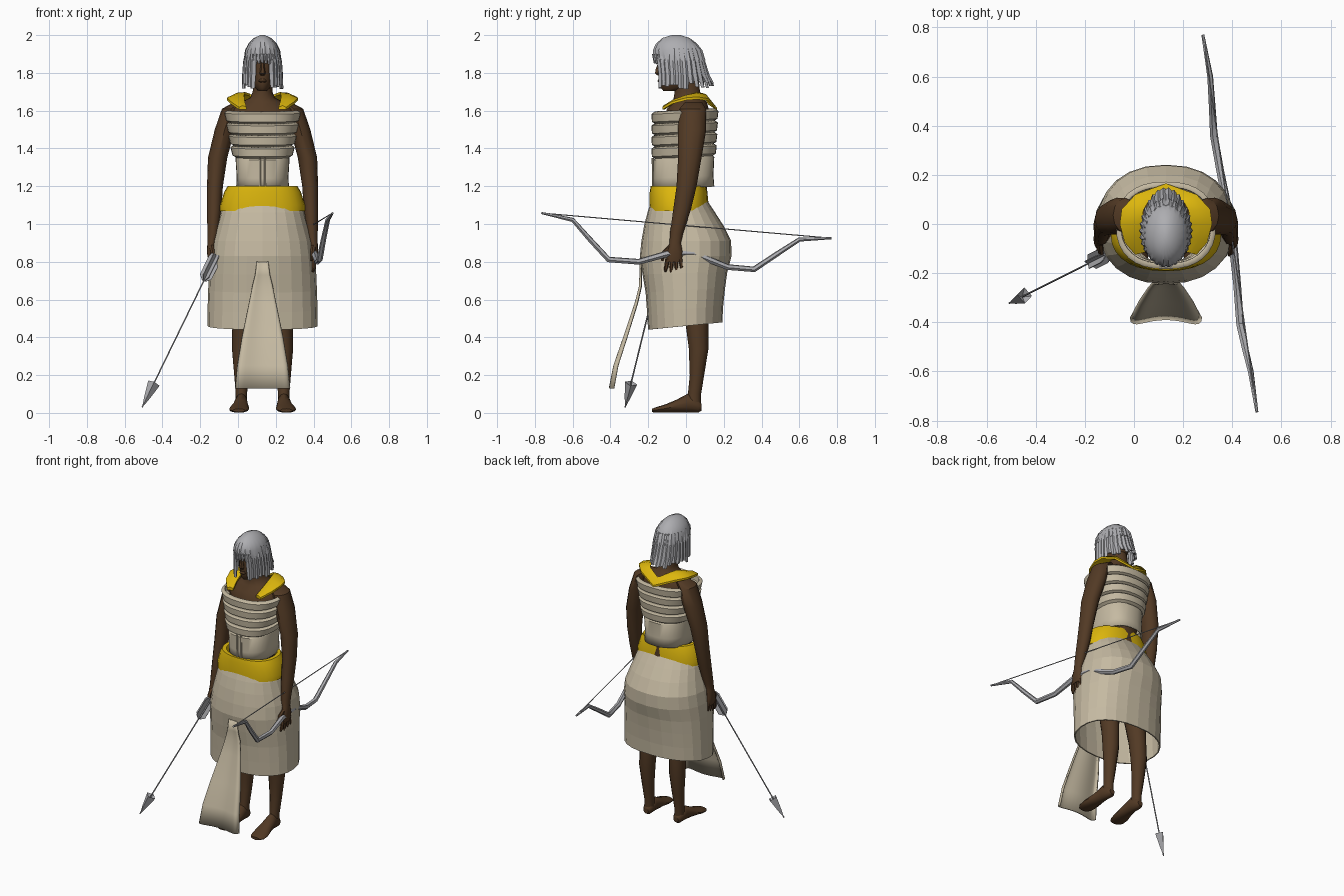
import bpy, bmesh, math, random
from mathutils import Vector
random.seed(3)
CX = 0.13  # the figure stands off-centre

def mat(name, c):
    m = bpy.data.materials.new(name)
    m.diffuse_color = (*c, 1)
    return m

SKIN = mat("brown skin", (0.085, 0.042, 0.018))
CLOTH = mat("cream cloth", (0.56, 0.49, 0.36))
GOLD = mat("gold yellow", (0.72, 0.47, 0.004))
GREY = mat("grey metal", (0.42, 0.42, 0.44))

def build(name, rings, m, smooth=True, caps=True, closed=True, solid=0):
    """Skin a list of equal-length point rings."""
    bm = bmesh.new()
    vs = [[bm.verts.new(p) for p in r] for r in rings]
    n = len(vs[0])
    for a, b in zip(vs, vs[1:]):
        for i in range(n if closed else n - 1):
            j = (i + 1) % n
            bm.faces.new((a[i], a[j], b[j], b[i]))
    if caps:
        bm.faces.new(vs[0])
        bm.faces.new(vs[-1])
    bmesh.ops.recalc_face_normals(bm, faces=bm.faces)
    me = bpy.data.meshes.new(name)
    bm.to_mesh(me)
    bm.free()
    me.materials.append(m)
    ob = bpy.data.objects.new(name, me)
    bpy.context.collection.objects.link(ob)
    if solid:
        s = ob.modifiers.new("thickness", 'SOLIDIFY')
        s.thickness, s.offset = solid, 0
    if smooth:
        bpy.ops.object.select_all(action='DESELECT')
        ob.select_set(True)
        bpy.context.view_layer.objects.active = ob
        bpy.ops.object.shade_smooth_by_angle(angle=math.radians(40))
    return ob

def ell(x, y, z, rx, ry, n=16, e=2.0, axis='z', ripple=0, tilt=0):
    """One (super)elliptic ring; axis z lies flat, axis y stands upright."""
    out = []
    for i in range(n):
        a = 2 * math.pi * i / n
        c, s = math.cos(a), math.sin(a)
        k = 1 - ripple * (i % 2)
        u = k * rx * math.copysign(abs(c) ** (2 / e), c)
        v = k * ry * math.copysign(abs(s) ** (2 / e), s)
        out.append((x + u, y + v, z + tilt * v) if axis == 'z' else (x + u, y, z + v))
    return out

def span(z, rx, y0, y1, **k):
    """Centred ring given by its front and back y."""
    return ell(CX, (y0 + y1) / 2, z, rx, (y1 - y0) / 2, **k)

def tube(name, pts, radii, m, n=6, smooth=True):
    pts = [Vector(p) for p in pts]
    rings = []
    for i, p in enumerate(pts):
        t = (pts[min(i + 1, len(pts) - 1)] - pts[max(i - 1, 0)]).normalized()
        s = t.cross(Vector((0.9, 0.1, 0.3))).normalized()
        w = t.cross(s)
        rings.append([p + radii[i] * (s * math.cos(2 * math.pi * k / n) + w * math.sin(2 * math.pi * k / n)) for k in range(n)])
    return build(name, rings, m, smooth)

# skin torso, neck and head
build("torso", [span(*r) for r in [
    (1.0, .17, -.13, .13), (1.2, .125, -.15, .11), (1.4, .135, -.15, .13), (1.56, .175, -.12, .13),
    (1.61, .16, -.1, .12), (1.645, .11, -.07, .11), (1.67, .065, -.065, .09), (1.7, .052, -.06, .075), (1.78, .05, -.06, .06)]], SKIN)
build("head", [span(*r) for r in [
    (1.705, .022, -.12, -.04), (1.72, .04, -.135, .02), (1.75, .055, -.14, .05), (1.8, .066, -.142, .08),
    (1.86, .07, -.142, .09), (1.92, .06, -.13, .08), (1.96, .03, -.09, .04)]], SKIN)
build("nose", [ell(CX, y, z, rx, ry, n=6) for y, z, rx, ry in [
    (-.14, 1.855, .008, .008), (-.145, 1.82, .013, .018), (-.145, 1.797, .016, .022), (-.14, 1.785, .01, .01)]], SKIN)
build("lips", [ell(CX, -.137, z, r, q, n=8) for z, r, q in [(1.748, .012, .006), (1.757, .022, .014), (1.768, .012, .008)]], SKIN)

for s in (1, -1):
    side = "left" if s > 0 else "right"
    # arm down to the palm
    build(side + "_arm", [ell(CX + s * x, y, z, rx, ry, n=12) for x, y, z, rx, ry in [
        (.12, .04, 1.645, .03, .045), (.165, .035, 1.61, .05, .07), (.2, .032, 1.5, .053, .075),
        (.238, .02, 1.35, .051, .062), (.252, .003, 1.2, .042, .053), (.256, -.02, 1.08, .038, .047),
        (.262, -.05, .95, .03, .035), (.27, -.057, .9, .022, .03), (.275, -.06, .85, .02, .042),
        (.272, -.063, .8, .014, .043)]], SKIN)
    # fingers and thumb
    for i in range(4):
        tube(f"{side}_finger_{i}", [(CX + s * .273, -.098 + .023 * i, .815), (CX + s * .272, -.105 + .027 * i, .77),
             (CX + s * .264, -.11 + .03 * i, .735 + .012 * (i % 3 == 0))], [.012, .011, .005], SKIN)
    tube(side + "_thumb", [(CX + s * .27, -.08, .88), (CX + s * .264, -.115, .85), (CX + s * .258, -.127, .805)],
         [.014, .012, .006], SKIN)
    # leg
    build(side + "_leg", [ell(CX + s * x, y, z, rx, ry, n=12) for x, y, z, rx, ry in [
        (.085, .01, 1.02, .085, .11), (.095, .02, .8, .08, .09), (.105, .045, .58, .06, .068),
        (.108, .058, .47, .052, .06), (.112, .067, .34, .05, .052), (.112, .058, .2, .038, .038),
        (.112, .045, .1, .03, .035), (.112, .042, .04, .03, .036)]], SKIN)
    # foot, heel to toes
    build(side + "_foot", [ell(CX + s * x, y, z, rx, rz, n=12, axis='y') for x, y, z, rx, rz in [
        (.112, .082, .03, .018, .018), (.112, .065, .037, .03, .036), (.113, .01, .052, .034, .05),
        (.116, -.05, .036, .042, .034), (.123, -.11, .023, .053, .022), (.126, -.155, .016, .05, .015),
        (.125, -.18, .013, .032, .009)]], SKIN)

# chest wrap: plain waist below, four bulging rolls above
wrap = [(1.19, .135, -.168, .145), (1.25, .132, -.168, .14), (1.345, .138, -.17, .145)]
for i in range(4):
    for f, g in ((0, -.008), (.2, .008), (.8, .011), (1, -.006)):
        k = (i + f) / 4
        wrap.append((1.355 + .245 * k, .145 + .045 * k + g, -.168 - g, .145 + .012 * k + g))
build("chest_wrap", [span(*r, n=32, e=2.4, tilt=.05) for r in wrap], CLOTH, caps=False, solid=.01)
for dx in (-.014, .014):
    tube("front_seam", [(CX + dx, -.173, 1.2), (CX + dx, -.176, 1.35)], [.006, .006], CLOTH)

# wide belt
build("belt", [span(*r, n=28, e=2.3) for r in [
    (1.2, .16, -.165, .09), (1.2, .185, -.187, .105), (1.17, .203, -.192, .112), (1.1, .225, -.192, .117),
    (1.07, .225, -.192, .117), (1.065, .2, -.17, .1)]], GOLD, caps=False)

# faceted skirt
build("skirt", [span(*r, n=24, e=2.25, tilt=t) for r, t in [
    ((1.12, .195, -.18, .11), 0), ((1.06, .218, -.2, .15), 0), ((.99, .238, -.218, .195), 0),
    ((.91, .262, -.232, .235), 0), ((.83, .273, -.24, .237), 0), ((.74, .28, -.226, .215), .03),
    ((.65, .284, -.21, .203), .06), ((.55, .287, -.202, .193), .09), ((.46, .288, -.197, .188), .1)]],
      CLOTH, smooth=False, caps=False, solid=.008)

# hanging front panel, flaring into two lobes
rows = []
for z, w, y in [(.8, .026, -.245), (.73, .035, -.246), (.67, .05, -.25), (.58, .068, -.275),
                (.4, .105, -.34), (.25, .13, -.395), (.13, .142, -.42)]:
    row = []
    for i in range(17):
        u = i / 8 - 1
        lobe = (.12 * math.cos(math.pi * u) + .28 * u ** 4 + .12) * w
        row.append((CX + w * math.sin(u * math.pi / 2), y + lobe, z))
    rows.append(row)
build("front_panel", rows, CLOTH, caps=False, closed=False, solid=.01)

# open collar: inner and outer edge from front to mid back, mirrored
half = [((.085, -.115, 1.605), (.125, -.125, 1.605)), ((.095, -.06, 1.64), (.168, -.075, 1.635)),
        ((.098, .0, 1.668), (.188, .0, 1.655)), ((.092, .055, 1.685), (.18, .06, 1.66)),
        ((.07, .095, 1.678), (.125, .12, 1.65)), ((0, .115, 1.635), (0, .165, 1.6))]
edges = [[Vector((CX + s * p[0], p[1], p[2])) for p in pr] for s, seq in ((-1, half), (1, half[-2::-1])) for pr in seq]
up = Vector((0, 0, .022))
build("collar", [[a, b, b + up * .6, (a + b) / 2 + up, a + up * .6] for a, b in edges], GOLD)

# hair: ribbed cap, then hanging locks around all but the face
build("hair_cap", [span(*r, n=44, ripple=rp) for r, rp in [
    ((2.0, .012, -.075, -.03), 0), ((1.985, .045, -.125, .02), .03), ((1.955, .075, -.16, .06), .05),
    ((1.92, .093, -.177, .088), .05), ((1.865, .1, -.172, .105), .05)]], GREY)
N = 26
for i in range(N):
    a = math.radians(-58 + 296 * i / (N - 1))
    c, s = math.cos(a), math.sin(a)
    back = max(s, 0)
    low = 1.725 + random.uniform(-.01, .025)
    tang = Vector((-s, c, 0))
    rings = []
    for z, rx, ry, cy, w in [(1.93, .078, .11, -.04, .015), (1.86, .093, .128, -.035, .019),
                             (1.79, .098, .125 + .02 * back, -.03, .019), (low, .1, .125 + .045 * back, -.03, .013)]:
        p = Vector((CX + rx * c, cy + ry * s, z))
        o = Vector((c, s, 0))
        rings.append([p + tang * w, p + o * .01, p - tang * w, p - o * .008])
    build(f"hair_lock_{i}", rings, GREY, smooth=False)
# short fringe over the brow
for i in range(7):
    x = CX + .018 * (i - 3)
    y = -.168 + .003 * (i - 3) ** 2
    tube(f"fringe_{i}", [(x, y, 1.9), (x, y + .004, 1.852 - .003 * abs(i - 3))], [.012, .007], GREY, 5)

# recurved bow and its string
bow = [(.5, -.765, 1.058), (.475, -.6, 1.022), (.453, -.51, .92), (.432, -.41, .812), (.42, -.25, .8), (.405, -.1, .842),
       (.385, .04, .845), (.37, .12, .812), (.35, .22, .772), (.325, .36, .76), (.318, .48, .84), (.31, .6, .918), (.28, .77, .925)]
tube("bow", bow, [.006, .012, .014, .016, .016, .018, .018, .017, .016, .016, .014, .012, .006], GREY, 6)
tube("bow_string", [bow[0], bow[-1]], [.003, .003], GREY, 5)

# arrow: shaft, three crossed vanes, barbed head
A, B = Vector((-.115, -.125, .835)), Vector((-.507, -.322, .03))
d = (B - A).normalized()
tube("arrow_shaft", [A, B], [.004, .004], GREY, 6)
u = d.cross(Vector((0, 1, 0))).normalized()
v = d.cross(u)
for k in range(3):
    o = (u * math.cos(k * math.pi / 3) + v * math.sin(k * math.pi / 3)) * .034
    build(f"arrow_vane_{k}", [[A - o * .8, A + o * .8], [A + d * .02 - o, A + d * .02 + o], [A + d * .13 - o, A + d * .13 + o],
          [A + d * .155 - o * .3, A + d * .155 + o * .3]], GREY, smooth=False, caps=False, closed=False, solid=.004)
tube("arrow_head", [B - d * .12, B - d * .145, B - d * .06, B], [.006, .033, .016, .001], GREY, 4, smooth=False)
